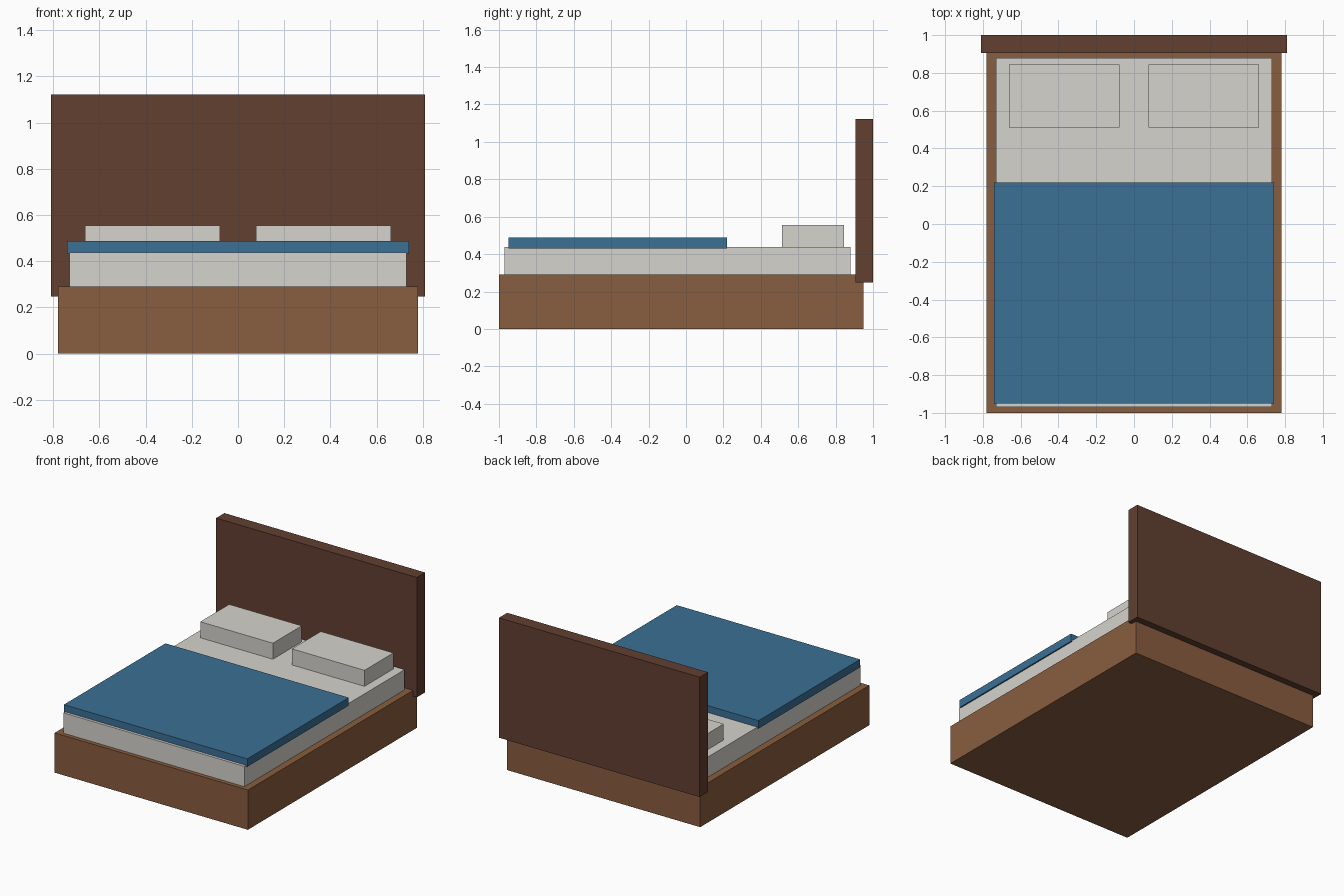
import bpy
import bmesh
from mathutils import Vector

default = bpy.data.objects.get("Cube")
if default:
    bpy.data.objects.remove(default, do_unlink=True)


def material(name, rgb):
    mat = bpy.data.materials.new(name)
    mat.use_nodes = True
    colour = (*rgb, 1.0)
    mat.diffuse_color = colour
    mat.node_tree.nodes["Principled BSDF"].inputs["Base Color"].default_value = colour
    return mat


def box(name, low, high, mat):
    """Flat-faced box between two opposite corners, origin at its centre."""
    low, high = Vector(low), Vector(high)
    mesh = bpy.data.meshes.new(name)
    bm = bmesh.new()
    bmesh.ops.create_cube(bm, size=1.0)
    bmesh.ops.scale(bm, vec=high - low, verts=bm.verts)
    bm.to_mesh(mesh)
    bm.free()
    mesh.materials.append(mat)
    obj = bpy.data.objects.new(name, mesh)
    obj.location = (low + high) / 2
    bpy.context.collection.objects.link(obj)
    return obj


wood = material("warm brown wood", (0.25, 0.11, 0.05))
dark_wood = material("dark brown wood", (0.12, 0.05, 0.03))
linen = material("off white linen", (0.67, 0.655, 0.61))
blue = material("blue cloth", (0.043, 0.16, 0.30))

# Wooden base and headboard
box("bed_base", (-0.78, -1.0, 0.0), (0.78, 0.95, 0.29), wood)
box("headboard", (-0.81, 0.905, 0.247), (0.81, 1.0, 1.122), dark_wood)

# Mattress with the blanket slightly overhanging its sides
box("mattress", (-0.73, -0.97, 0.29), (0.73, 0.88, 0.438), linen)
box("blanket", (-0.74, -0.95, 0.43), (0.74, 0.22, 0.488), blue)

# Matching pair of pillows
for side, centre in (("left", 0.37), ("right", -0.37)):
    box(side + "_pillow", (centre - 0.293, 0.512, 0.436),
        (centre + 0.293, 0.845, 0.555), linen)
